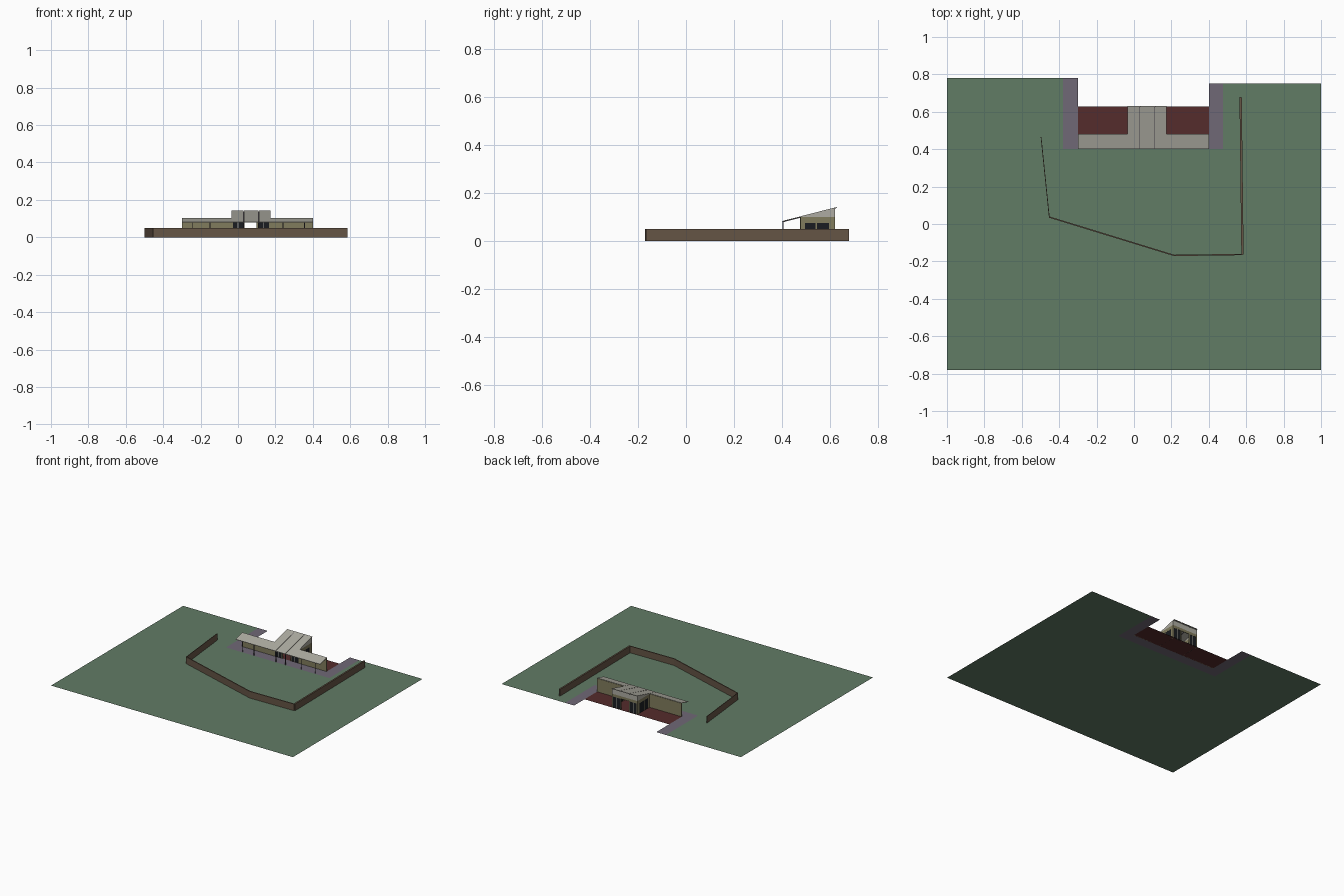
import bpy, bmesh

if "Cube" in bpy.data.objects:
    bpy.data.objects.remove(bpy.data.objects["Cube"])

def mat(name, r, g, b):
    m = bpy.data.materials.new(name)
    m.diffuse_color = (r, g, b, 1)
    m.use_nodes = True
    m.node_tree.nodes["Principled BSDF"].inputs["Base Color"].default_value = m.diffuse_color
    return m

GRASS = mat("grass", .12, .20, .13)
PAVING = mat("paving", .16, .14, .18)
TILE = mat("red_tile", .09, .025, .025)
OLIVE = mat("olive_wall", .22, .20, .11)
BROWN = mat("brown_wall", .13, .09, .06)
ROOF = mat("roof_grey", .42, .41, .36)
GLASS = mat("dark_glass", .01, .012, .015)
METAL = mat("dark_metal", .07, .06, .08)

def mesh(name, verts, faces, m):
    me = bpy.data.meshes.new(name)
    me.from_pydata(verts, [], faces)
    bm = bmesh.new()
    bm.from_mesh(me)
    bmesh.ops.recalc_face_normals(bm, faces=bm.faces)
    bm.to_mesh(me)
    bm.free()
    me.materials.append(m)
    ob = bpy.data.objects.new(name, me)
    bpy.context.collection.objects.link(ob)
    return ob

def sheet(name, pts, m):
    """Flat polygon on z = 0, listed counter-clockwise."""
    me = bpy.data.meshes.new(name)
    me.from_pydata([(x, y, 0) for x, y in pts], [], [range(len(pts))])
    me.materials.append(m)
    bpy.context.collection.objects.link(bpy.data.objects.new(name, me))

def prism(name, ring, offset, m):
    """Solid made by sweeping a polygon along an offset."""
    n = len(ring)
    top = [tuple(a + b for a, b in zip(p, offset)) for p in ring]
    faces = [list(range(n)), list(range(n, 2 * n))]
    faces += [[i, (i + 1) % n, n + (i + 1) % n, n + i] for i in range(n)]
    return mesh(name, list(ring) + top, faces, m)

def box(name, x0, x1, y0, y1, z0, z1, m):
    return prism(name, [(x0, y0, z0), (x1, y0, z0), (x1, y1, z0), (x0, y1, z0)],
                 (0, 0, z1 - z0), m)

L, R = -.30, .40            # building ends
CL, CR = -.035, .175        # central room
YF, YW, YB = .40, .475, .622  # eave, wall line, back wall
T = .005
def roof_z(y):
    return .083 + (y - YF) * .257

# Ground, paved path and tiled floor
sheet("lawn", [(-1, -.78), (1, -.78), (1, .75), (.475, .75), (.475, YF),
               (-.38, YF), (-.38, .78), (-1, .78)], GRASS)
sheet("paved_path", [(-.38, YF), (.475, YF), (.475, .75), (R, .75), (R, YW),
                     (L, YW), (L, .78), (-.38, .78)], PAVING)
sheet("tiled_floor", [(L, YW), (R, YW), (R, .628), (L, .628)], TILE)

# Boundary wall
def wall_run(name, a, b, w):
    (x0, y0), (x1, y1) = a, b
    d = ((x1 - x0) ** 2 + (y1 - y0) ** 2) ** .5
    nx, ny = -(y1 - y0) / d * w / 2, (x1 - x0) / d * w / 2
    prism(name, [(x0 - nx, y0 - ny, 0), (x1 - nx, y1 - ny, 0),
                 (x1 + nx, y1 + ny, 0), (x0 + nx, y0 + ny, 0)], (0, 0, .05), BROWN)

path = [(-.497, .465), (-.453, .037), (.215, -.168), (.58, -.163), (.57, .68)]
for i, w in enumerate((.004, .007, .007, .012)):
    wall_run(f"boundary_wall_{i}", path[i], path[i + 1], w)

# Wing walls
for side, x0, x1 in (("left", L, CL), ("right", CR, R)):
    box(f"{side}_wing_wall", x0, x1, YW, YW + T, 0, roof_z(YW) - .003, OLIVE)

# Front and back walls of the room: glazed sides with an open doorway between
for side, y in (("front", YW), ("back", YB - T)):
    box(f"{side}_lintel", CL, CR, y, y + T, .08, .1, OLIVE)
    for i, x in enumerate((CL, .028, .1, CR - .008)):
        box(f"{side}_jamb_{i}", x, x + .008, y, y + T, 0, .08, OLIVE)
    for i, x in enumerate((CL + .008, .108)):
        x1 = x + (.055 if i == 0 else .059)
        box(f"{side}_glass_{i}", x, x1, y + .001, y + .004, 0, .08, GLASS)
        box(f"{side}_mullion_{i}", (x + x1) / 2 - .002, (x + x1) / 2 + .002,
            y, y + T, 0, .08, ROOF)

# Side walls with two windows, and a grey gable above
for side, x in (("left", CL), ("right", CR - T)):
    box(f"{side}_side_lintel", x, x + T, YW, YB, .076, .1, OLIVE)
    for i, (a, b) in enumerate(((YW, .497), (.54, .547), (.597, YB))):
        box(f"{side}_side_pier_{i}", x, x + T, a, b, 0, .076, OLIVE)
    for i, (a, b) in enumerate(((.497, .54), (.547, .597))):
        box(f"{side}_window_{i}", x + .001, x + .004, a, b, 0, .076, GLASS)
    prism(f"{side}_gable", [(x, YW, .1), (x, YB, .1), (x, YB, roof_z(YB) - .002)],
          (T, 0, 0), ROOF)
box("back_gable", CL, CR, YB - T, YB, .1, roof_z(YB) - .003, ROOF)

# Sloping roof: low canopy on the wings, three long panels over the room
def roof(name, x0, x1, y1):
    z0, z1, t = roof_z(YF), roof_z(y1), .003
    prism(name, [(x0, YF, z0), (x0, y1, z1), (x0, y1, z1 - t), (x0, YF, z0 - t)],
          (x1 - x0, 0, 0), ROOF)

roof("left_canopy", L, CL, YW + .005)
roof("right_canopy", CR, R, YW + .005)
seams = [CL, .03, .11, CR]
for i in range(3):
    roof(f"roof_panel_{i}", seams[i] + .001, seams[i + 1] - .001, .63)

# Posts and rafters under the eave
for i, x in enumerate((-.245, -.15, .03, .11, .24, .355)):
    box(f"post_{i}", x - .002, x + .002, YF + .003, YF + .007, 0, .081, METAL)
    y1 = .625 if CL < x < CR else YW
    prism(f"rafter_{i}", [(x - .002, YF + .003, .078), (x - .002, y1, roof_z(y1) - .006),
                          (x - .002, y1, roof_z(y1) - .002), (x - .002, YF + .003, .081)],
          (.004, 0, 0), METAL)
